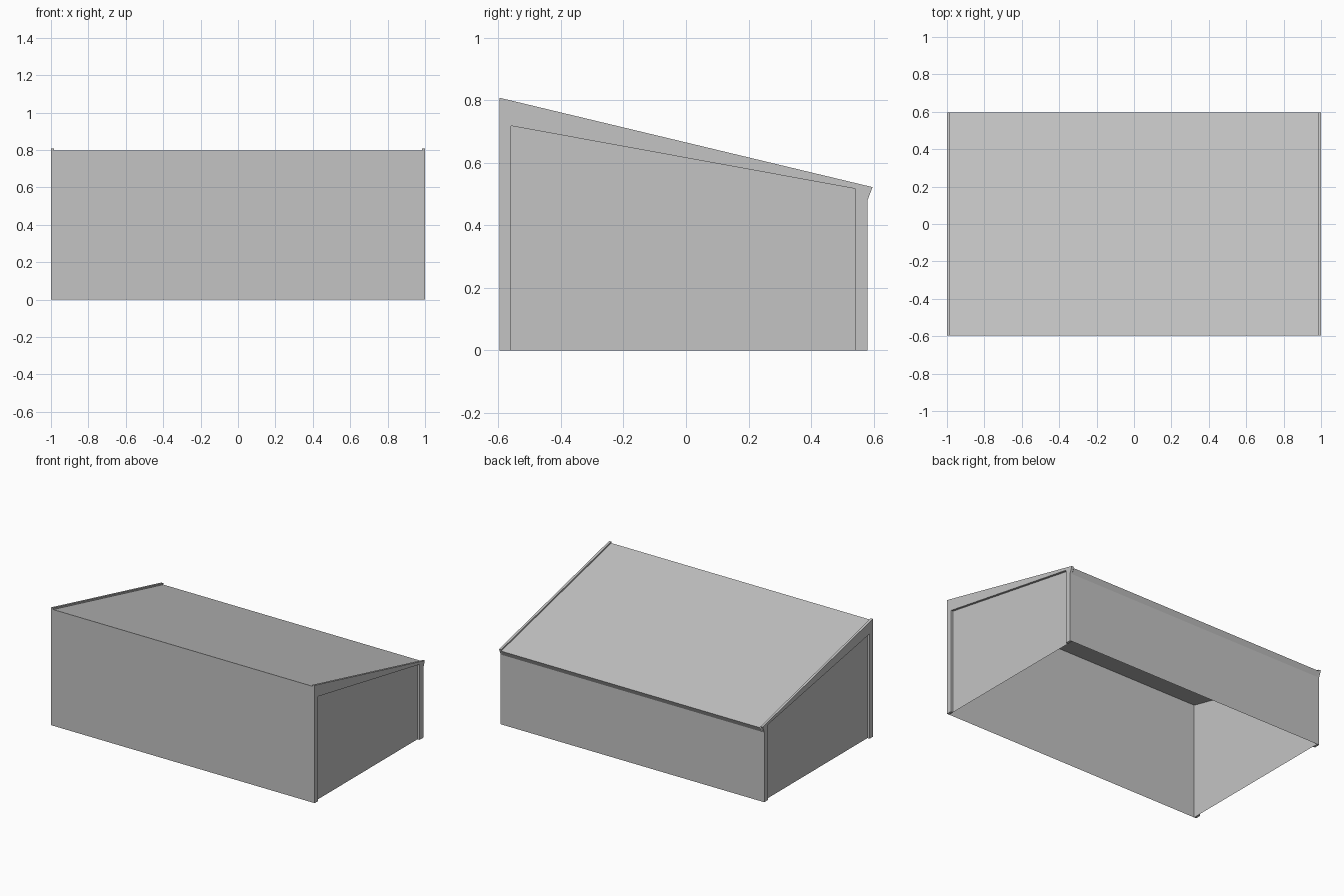
import bpy, bmesh

if "Cube" in bpy.data.objects:
    bpy.data.objects.remove(bpy.data.objects["Cube"])

grey = bpy.data.materials.new("light_grey")
grey.diffuse_color = (0.55, 0.55, 0.55, 1)
grey.use_nodes = True
grey.node_tree.nodes["Principled BSDF"].inputs["Base Color"].default_value = grey.diffuse_color

W, INNER = 1.0, 0.984   # outer half width, half width inside the end frames


def make_object(name, bm):
    mesh = bpy.data.meshes.new(name)
    bm.to_mesh(mesh)
    bm.free()
    mesh.materials.append(grey)
    obj = bpy.data.objects.new(name, mesh)
    bpy.context.collection.objects.link(obj)
    return obj


def sheet(name, profile):
    """Sweep an open (y, z) profile across the width."""
    bm = bmesh.new()
    rows = [[bm.verts.new((x, y, z)) for x in (-INNER, INNER)] for y, z in profile]
    for a, b in zip(rows, rows[1:]):
        bm.faces.new((a[0], a[1], b[1], b[0]))
    return make_object(name, bm)


def end_plate(name, outline, side, thickness):
    """A (y, z) outline at one end, thickened outwards when asked."""
    bm = bmesh.new()
    face = bm.faces.new([bm.verts.new((side * INNER, y, z)) for y, z in outline])
    face.normal_update()
    if thickness:
        ext = bmesh.ops.extrude_face_region(bm, geom=[face], use_keep_orig=True)
        moved = [v for v in ext["geom"] if isinstance(v, bmesh.types.BMVert)]
        bmesh.ops.translate(bm, verts=moved, vec=(side * thickness, 0, 0))
        bmesh.ops.recalc_face_normals(bm, faces=bm.faces)
    elif face.normal.x * side < 0:
        face.normal_flip()
    return make_object(name, bm)


# Thin walls and sloping roof, open underneath
sheet("front_wall", [(-0.597, 0), (-0.597, 0.797)])
sheet("roof", [(-0.597, 0.797), (0.597, 0.512), (0.58, 0.478)])
sheet("back_wall", [(0.58, 0.478), (0.58, 0)])

# End frames standing slightly proud of the roof, with recessed side panels
opening = [(-0.56, 0), (-0.56, 0.718), (0.54, 0.517), (0.54, 0)]
outer = [(0.58, 0), (0.58, 0.478), (0.597, 0.522), (-0.597, 0.808), (-0.597, 0)]
for label, side in (("right", 1), ("left", -1)):
    end_plate(label + "_frame", opening + outer, side, W - INNER)
    end_plate(label + "_panel", opening, side, 0)
